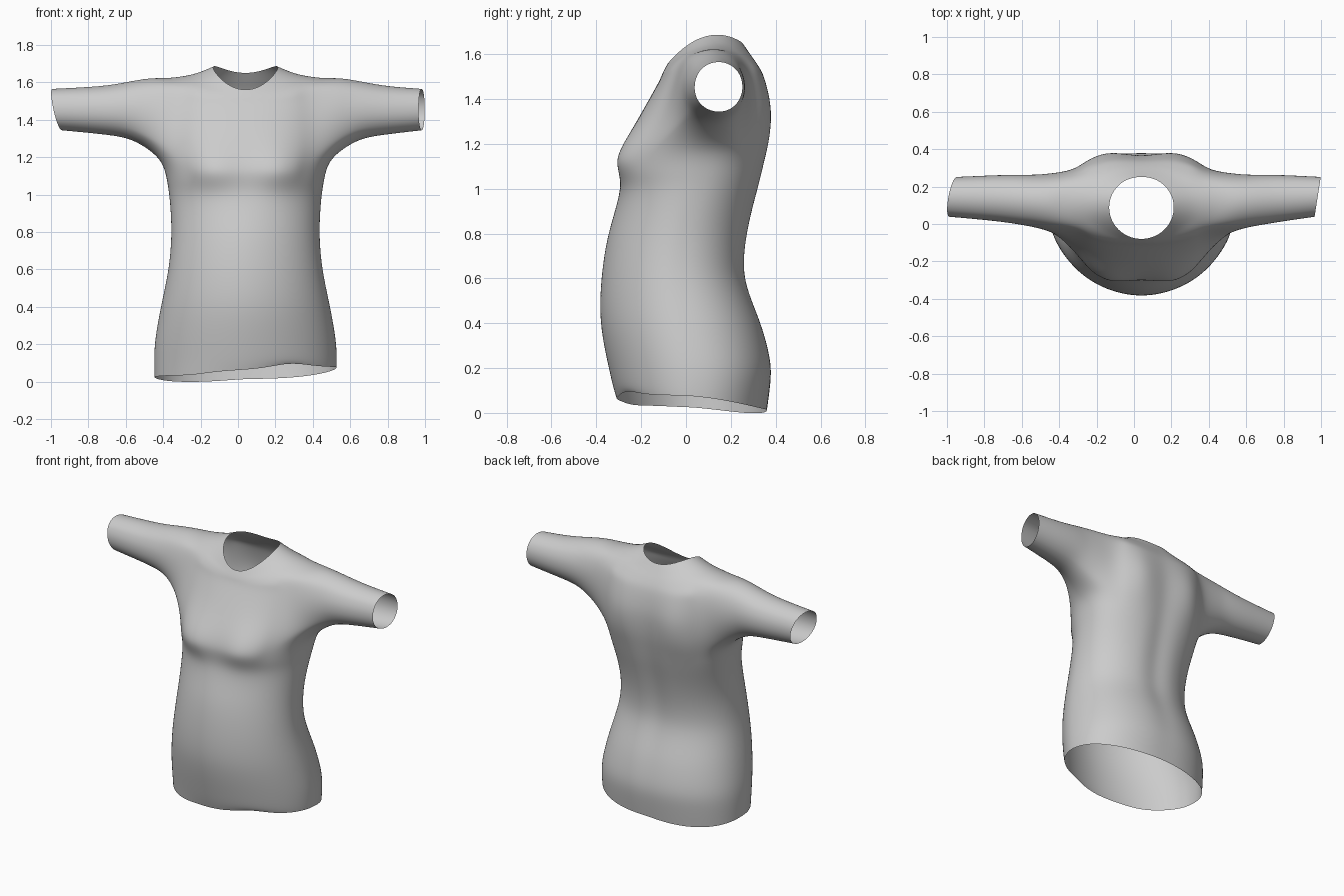
import bpy, bmesh, math
from mathutils import Vector

if "Cube" in bpy.data.objects:
    bpy.data.objects.remove(bpy.data.objects["Cube"])

N = 48           # columns around the body
K = 5            # armhole half width in columns
R0, R1 = 13, 20  # armhole bottom and top rows
CX = 0.04        # body centre line

# Body profile, level rings: height, half width, front, back
LOWER = [(0.05, 0.488, -0.31, 0.363), (0.2, 0.487, -0.345, 0.386),
         (0.4, 0.453, -0.382, 0.34), (0.6, 0.412, -0.378, 0.268),
         (0.8, 0.396, -0.347, 0.281), (1.0, 0.408, -0.288, 0.328),
         (1.12, 0.43, -0.282, 0.353), (1.23, 0.45, -0.248, 0.37)]
# Shoulder rings up to the neck edge: side, front and back height, then the same
UPPER = [(1.38, 1.36, 1.36, 0.448, -0.185, 0.374),
         (1.54, 1.475, 1.48, 0.435, -0.122, 0.353),
         (1.618, 1.515, 1.545, 0.41, -0.105, 0.327),
         (1.64, 1.54, 1.6, 0.28, -0.092, 0.29),
         (1.68, 1.56, 1.65, 0.173, -0.08, 0.255)]
# Sleeve profile: distance from centre, bottom, top, front, back
SLEEVE = [(0.5, 1.225, 1.63, -0.05, 0.285), (0.56, 1.278, 1.62, -0.025, 0.274),
          (0.64, 1.305, 1.6, -0.008, 0.268), (0.76, 1.322, 1.578, 0.012, 0.266),
          (1.0, 1.343, 1.565, 0.036, 0.255)]


def densify(keys):
    """Add one smooth in-between ring after each key."""
    out = []
    for i in range(len(keys) - 1):
        p, a, b, q = (keys[max(i - 1, 0)], keys[i], keys[i + 1],
                      keys[min(i + 2, len(keys) - 1)])
        out += [a, tuple((9 * (v + w) - u - x) / 16 for u, v, w, x in zip(p, a, b, q))]
    return out + [keys[-1]]


RINGS = densify([(k[0], k[0]) + k for k in LOWER] + UPPER)


def gauss(v, w):
    return math.exp(-(v / w) ** 2)


def pair(d, at, w):
    return gauss(d - at, w) + gauss(d + at, w)


def spow(v, n):
    return math.copysign(abs(v) ** (2 / n), v)


def body_point(row, col):
    zs, zf, zb, a, yf, yb = RINGS[row]
    phi = 2 * math.pi * col / N
    c, s = math.cos(phi), math.sin(phi)
    up = min(max((zs - 0.85) / 0.3, 0), 1)
    n = 2 if row >= R1 else (2.25 + 0.15 * up if s > 0 else 1.92 + 0.28 * up)
    d = a * spow(c, n)
    ym = (yf + yb) / 2 + 0.03 * gauss(zs - 1.2, 0.25)
    y = ym + spow(s, n) * ((yb - ym) if s > 0 else (ym - yf))
    z = zs + (zb - zf) / 2 * s + ((zf + zb) / 2 - zs) * s * s
    if row == 0:   # wavy hem
        z = 0.05 + 0.025 * c - 0.014 * s
        if s > 0:
            z -= 0.022 * s * s + 0.024 * abs(s * c)
        else:
            z += 0.022 * gauss(d - 0.24, 0.12) - 0.01 * gauss(d + 0.3, 0.12)
    if s < 0:      # chest fullness
        w = 0.085 if z < 1.12 else 0.15
        y -= 0.05 * gauss(z - 1.12, w) * pair(d, 0.19, 0.15)
    else:          # spine groove and shoulder blades
        y -= 0.02 * gauss(d, 0.07) * gauss(z - 0.9, 0.55)
        y += 0.02 * gauss(z - 1.32, 0.2) * pair(d, 0.2, 0.1)
    return Vector((CX + d, y, z))


bm = bmesh.new()
grid = [[bm.verts.new(body_point(r, c)) for c in range(N)] for r in range(len(RINGS))]


def in_armhole(r, c):
    right = c if c < N // 2 else c - N
    left = N // 2 - 1 - c
    return R0 <= r < R1 and (-K <= right < K or -K <= left < K)


# Body skin with two armholes left open
for r in range(len(RINGS) - 1):
    for c in range(N):
        if not in_armhole(r, c):
            e = (c + 1) % N
            bm.faces.new((grid[r][c], grid[r][e], grid[r + 1][e], grid[r + 1][c]))


def add_sleeve(side):
    def at(r, k):
        return grid[r][(k if side > 0 else N // 2 - k) % N]
    loop = [at(R0, k) for k in range(-K, K + 1)]
    loop += [at(r, K) for r in range(R0 + 1, R1 + 1)]
    loop += [at(R1, k) for k in range(K - 1, -K - 1, -1)]
    loop += [at(r, -K) for r in range(R1 - 1, R0, -1)]
    angles = [math.atan2(v.co.z - 1.41, v.co.y - 0.12) for v in loop]
    rows = []
    for ring in SLEEVE:
        d, z0, z1, y0, y1 = ring
        row = []
        for t in angles:
            u, v = math.cos(t), math.sin(t)
            if ring is SLEEVE[-1]:   # slanted cuffs
                d = 0.942 + 0.017 * u if side > 0 else 1.007 + 0.025 * v - 0.02 * u
            row.append(Vector((CX + side * d,
                               (y0 + y1) / 2 + u * (y1 - y0) / 2,
                               (z0 + z1) / 2 + v * (z1 - z0) / 2)))
        rows.append(row)
    rows.insert(0, [(a.co + b) / 2 for a, b in zip(loop, rows[0])])
    prev = loop
    for row in rows:
        cur = [bm.verts.new(p) for p in row]
        for i in range(len(cur)):
            j = (i + 1) % len(cur)
            bm.faces.new((prev[i], prev[j], cur[j], cur[i]))
        prev = cur


add_sleeve(1)
add_sleeve(-1)

# Blend the sleeves into the shoulders
blend = [v for v in bm.verts if v.co.z > 1.12 and 0.3 < abs(v.co.x - CX) < 0.6]
for _ in range(4):
    bmesh.ops.smooth_vert(bm, verts=blend, factor=0.5,
                          use_axis_x=True, use_axis_y=True, use_axis_z=True)
bmesh.ops.recalc_face_normals(bm, faces=bm.faces)

mesh = bpy.data.meshes.new("shirt")
bm.to_mesh(mesh)
bm.free()
for p in mesh.polygons:
    p.use_smooth = True
shirt = bpy.data.objects.new("shirt", mesh)
bpy.context.collection.objects.link(shirt)
sub = shirt.modifiers.new("smooth", 'SUBSURF')
sub.levels = sub.render_levels = 2
